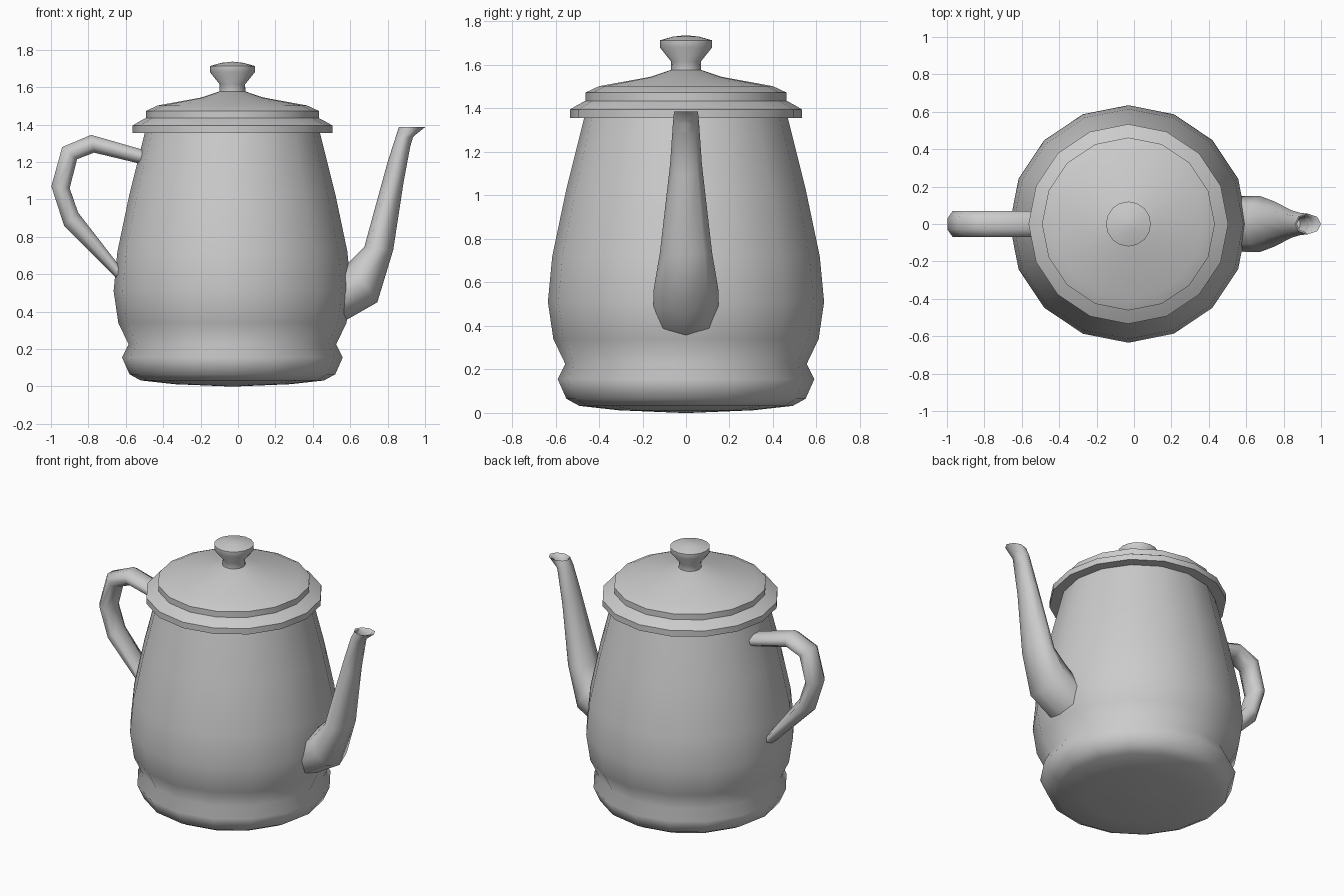
import bpy, bmesh, math

if "Cube" in bpy.data.objects:
    bpy.data.objects.remove(bpy.data.objects["Cube"], do_unlink=True)

AXIS_X = -0.03
grey = bpy.data.materials.new("plain_grey")
grey.use_nodes = True
colour = (0.6, 0.6, 0.6, 1)
grey.diffuse_color = colour
grey.node_tree.nodes["Principled BSDF"].inputs["Base Color"].default_value = colour


def skin(name, rings, sharp_angle):
    """Join closed rings of points into a capped, shaded mesh."""
    bm = bmesh.new()
    loops = [[bm.verts.new(p) for p in ring] for ring in rings]
    n = len(loops[0])
    for a, b in zip(loops, loops[1:]):
        for i in range(n):
            j = (i + 1) % n
            bm.faces.new((a[i], a[j], b[j], b[i]))
    bm.faces.new(loops[0])
    bm.faces.new(loops[-1])
    bmesh.ops.remove_doubles(bm, verts=bm.verts, dist=0.0002)
    bmesh.ops.recalc_face_normals(bm, faces=bm.faces)
    mesh = bpy.data.meshes.new(name)
    bm.to_mesh(mesh)
    bm.free()
    mesh.materials.append(grey)
    obj = bpy.data.objects.new(name, mesh)
    bpy.context.collection.objects.link(obj)
    bpy.ops.object.select_all(action="DESELECT")
    obj.select_set(True)
    bpy.context.view_layer.objects.active = obj
    bpy.ops.object.shade_smooth_by_angle(angle=math.radians(sharp_angle))
    return obj


def lathe(name, profile, sides=16):
    """Turn a (radius, height) profile round the pot's axis."""
    rings = []
    for r, z in profile:
        rings.append([(AXIS_X + r * math.cos(math.tau * i / sides),
                       r * math.sin(math.tau * i / sides), z) for i in range(sides)])
    return skin(name, rings, 56)


def tube(name, sections, flat_sides, sharp_angle):
    """Sweep an octagon whose ends in x-z are given by (x, z, x, z, half width)."""
    turn = math.pi / 8 if flat_sides else 0
    grow = 1 / math.cos(turn)
    rings = []
    for ax, az, bx, bz, w in sections:
        ring = []
        for i in range(8):
            t = math.tau * i / 8 + turn
            c, s = math.cos(t) * grow, math.sin(t) * grow
            ring.append(((ax + bx) / 2 + c * (ax - bx) / 2, s * w,
                         (az + bz) / 2 + c * (az - bz) / 2))
        rings.append(ring)
    return skin(name, rings, sharp_angle)


# Pot body with a flared foot
lathe("pot_body", [
    (0.02, 0), (0.31, 0.012), (0.49, 0.032), (0.55, 0.065), (0.59, 0.155),
    (0.555, 0.225), (0.61, 0.34), (0.635, 0.51), (0.615, 0.72), (0.55, 1.03),
    (0.465, 1.37)])

# Stepped lid with its rim
lathe("lid", [
    (0.3, 1.356), (0.534, 1.356), (0.534, 1.395), (0.495, 1.418), (0.462, 1.435),
    (0.462, 1.473), (0.4, 1.502), (0.165, 1.545), (0.07, 1.577), (0.05, 1.577)])

# Knob on the lid
lathe("lid_knob", [
    (0.07, 1.57), (0.068, 1.615), (0.12, 1.68), (0.12, 1.713), (0.06, 1.73),
    (0.005, 1.736)])

# Curved handle: outer edge, inner edge, half width
tube("handle", [
    (-0.43, 1.243, -0.43, 1.163, 0.07), (-0.525, 1.27, -0.52, 1.19, 0.07),
    (-0.785, 1.345, -0.77, 1.25, 0.07), (-0.94, 1.28, -0.86, 1.215, 0.07),
    (-0.998, 1.07, -0.9, 1.06, 0.07), (-0.93, 0.86, -0.855, 0.93, 0.07),
    (-0.66, 0.59, -0.65, 0.665, 0.07), (-0.57, 0.51, -0.56, 0.575, 0.07)], True, 80)

# Tapering spout with a pouring lip and a hollow mouth
tube("spout", [
    (0.5, 0.31, 0.5, 0.58, 0.15), (0.745, 0.45, 0.6, 0.67, 0.15),
    (0.83, 0.73, 0.675, 0.745, 0.12), (0.885, 1.09, 0.8, 1.2, 0.073),
    (0.93, 1.33, 0.845, 1.34, 0.06), (1.0, 1.386, 0.86, 1.386, 0.055),
    (0.975, 1.38, 0.87, 1.38, 0.045), (0.935, 1.33, 0.86, 1.33, 0.045),
    (0.89, 1.18, 0.83, 1.18, 0.04)], False, 62)
